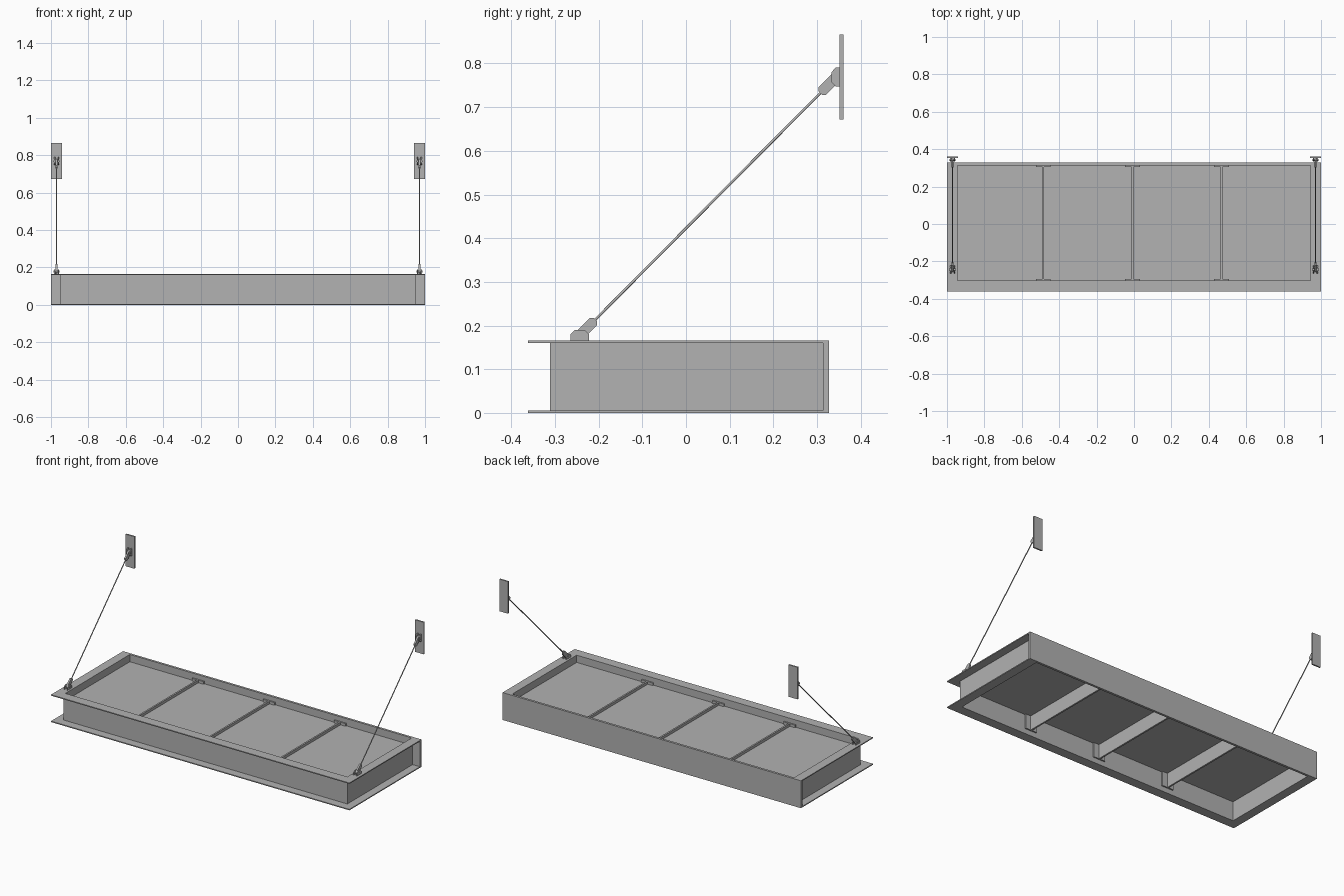
import bpy, bmesh, math
from mathutils import Vector

cube = bpy.data.objects.get("Cube")
if cube:
    bpy.data.objects.remove(cube)

steel = bpy.data.materials.new("grey_steel")
steel.use_nodes = True
GREY = (0.445, 0.445, 0.445, 1)
steel.diffuse_color = GREY
steel.node_tree.nodes["Principled BSDF"].inputs["Base Color"].default_value = GREY


def finish(name, bm):
    bmesh.ops.recalc_face_normals(bm, faces=bm.faces)
    mesh = bpy.data.meshes.new(name)
    bm.to_mesh(mesh)
    bm.free()
    mesh.materials.append(steel)
    obj = bpy.data.objects.new(name, mesh)
    bpy.context.collection.objects.link(obj)
    return obj


def box(name, x, y, z):
    """Box from (low, high) ranges."""
    bm = bmesh.new()
    bmesh.ops.create_cube(bm, size=1)
    for v in bm.verts:
        v.co = [r[0] if c < 0 else r[1] for c, r in zip(v.co, (x, y, z))]
    return finish(name, bm)


def plate_yz(name, outline, x, thick):
    """Flat plate with a (y, z) outline, extruded along x."""
    bm = bmesh.new()
    face = bm.faces.new([bm.verts.new((x - thick / 2, y, z)) for y, z in outline])
    ext = bmesh.ops.extrude_face_region(bm, geom=[face])
    verts = [g for g in ext["geom"] if isinstance(g, bmesh.types.BMVert)]
    bmesh.ops.translate(bm, verts=verts, vec=(thick, 0, 0))
    return finish(name, bm)


def rod(name, a, b, radius, sides=12):
    a, b = Vector(a), Vector(b)
    bm = bmesh.new()
    bmesh.ops.create_cone(bm, cap_ends=True, segments=sides, radius1=radius,
                          radius2=radius, depth=(b - a).length)
    obj = finish(name, bm)
    obj.location = (a + b) / 2
    obj.rotation_euler = (b - a).to_track_quat("Z", "Y").to_euler()
    for p in obj.data.polygons:
        p.use_smooth = len(p.vertices) == 4
    return obj


def link_outline(pin, direction, length, half):
    """Chamfered bar outline from the pin along a 45 degree line."""
    d = Vector(direction).normalized()
    n = Vector((-d.y, d.x))
    p, c = Vector(pin), half * 0.5
    steps = ((-half, -c), (-c, -half), (length - c, -half), (length, -c),
             (length, c), (length - c, half), (-c, half), (-half, c))
    return [p + d * u + n * v for u, v in steps]


TOP, T = 0.166, 0.006
WEB_X, FRONT, BACK = 0.945, -0.303, 0.328
BACK_IN = BACK - 0.014

# Channel frame: webs with outward flanges, closed by a flat back board
box("back_board", (-1, 1), (BACK_IN, BACK), (0, TOP))
box("front_web", (-WEB_X - T, WEB_X + T), (FRONT - 0.008, FRONT), (0, TOP))
for level, z in (("bottom", 0), ("top", TOP - T)):
    box(f"front_{level}_flange", (-1, 1), (-0.362, FRONT), (z, z + T))
for side, s in (("left", 1), ("right", -1)):
    box(f"{side}_web", sorted((s * WEB_X, s * (WEB_X + T))), (FRONT, BACK_IN), (0, TOP))
    for level, z in (("bottom", 0), ("top", TOP - T)):
        box(f"{side}_{level}_flange", sorted((s * WEB_X, s)), (FRONT, BACK_IN), (z, z + T))

# Roof panel and cross beams with end plates
box("roof_panel", (-WEB_X, WEB_X), (FRONT, BACK_IN), (0.116, 0.122))
for i, x in enumerate((-0.485, -0.008, 0.468), 1):
    box(f"cross_beam_{i}", (x - 0.005, x + 0.005), (FRONT, BACK_IN), (0.03, 0.138))
    for end, y in (("front", FRONT), ("back", BACK_IN - 0.008)):
        box(f"beam_{i}_{end}_plate", (x - 0.039, x + 0.039), (y, y + 0.008), (0.03, 0.138))

# Tie rods with hinged brackets
low, high = (-0.243, 0.178), (0.343, 0.768)
lower_lug = [(-0.264, TOP), (-0.222, TOP), (-0.222, 0.18), (-0.232, 0.19),
             (-0.254, 0.19), (-0.264, 0.18)]
upper_lug = [(0.352, 0.747), (0.352, 0.791), (0.343, 0.791), (0.333, 0.78),
             (0.333, 0.757), (0.343, 0.747)]
for side, s in (("left", 1), ("right", -1)):
    x = 0.97 * s
    box(f"{side}_wall_plate", (x - 0.029, x + 0.029), (0.352, 0.361), (0.672, 0.866))
    rod(f"{side}_tie_rod", (x, *low), (x, *high), 0.003)
    for level, pin, lug, way in (("lower", low, lower_lug, (1, 1)),
                                 ("upper", high, upper_lug, (-1, -1))):
        for k, dx in (("inner", -0.01), ("outer", 0.01)):
            plate_yz(f"{side}_{level}_{k}_lug", lug, x + dx, 0.006)
        plate_yz(f"{side}_{level}_link", link_outline(pin, way, 0.05, 0.012), x, 0.01)
        rod(f"{side}_{level}_pin", (x - 0.016, *pin), (x + 0.016, *pin), 0.005)
